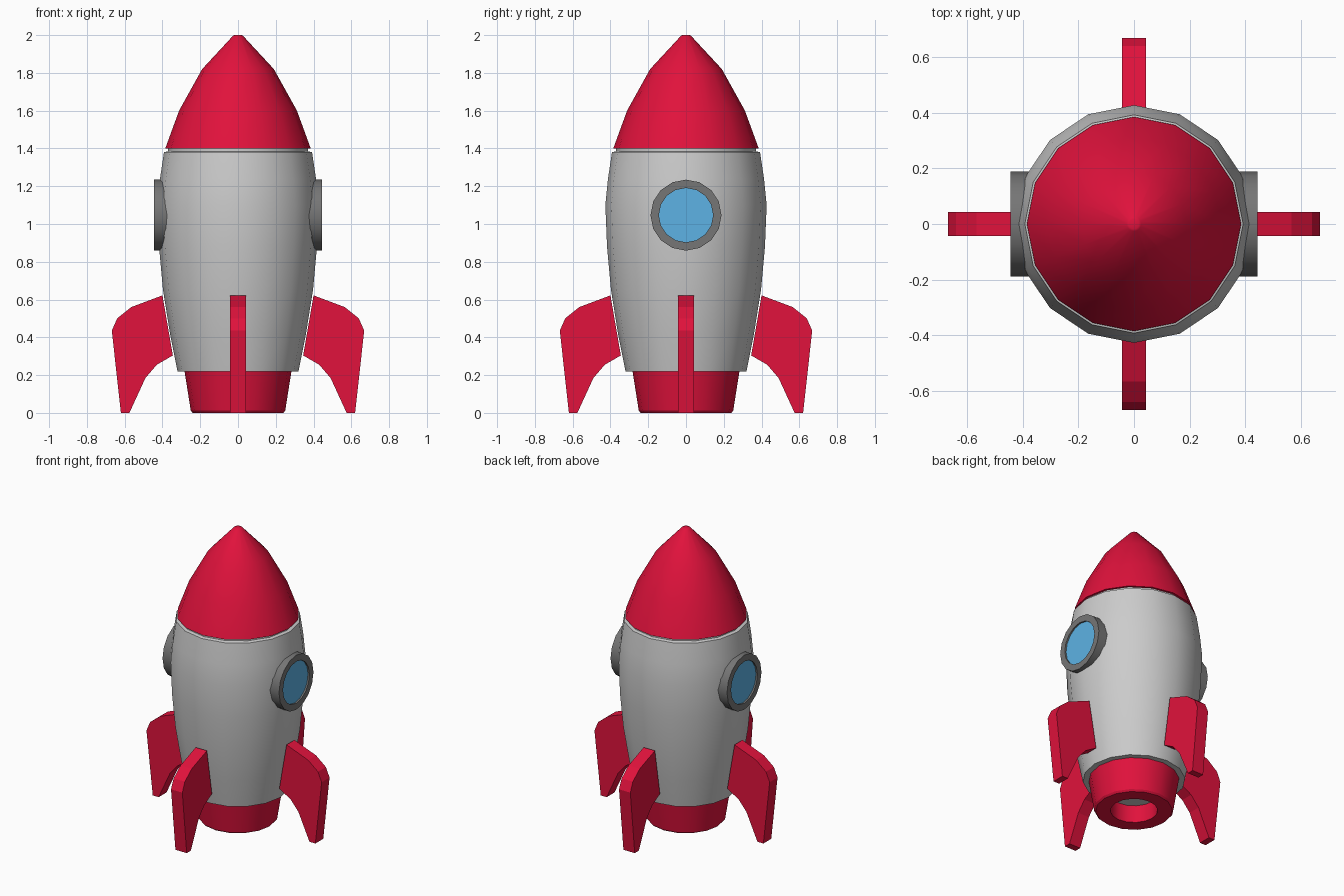
import bpy, bmesh, math
from mathutils import Matrix

if "Cube" in bpy.data.objects:
    bpy.data.objects.remove(bpy.data.objects["Cube"])

SIDES = 16


def material(name, rgb):
    m = bpy.data.materials.new(name)
    m.diffuse_color = (*rgb, 1)
    m.use_nodes = True
    m.node_tree.nodes["Principled BSDF"].inputs["Base Color"].default_value = m.diffuse_color
    return m


RED = material("red", (0.75, 0.006, 0.045))
BLUE = material("window blue", (0.11, 0.45, 0.78))
DARK = material("dark grey", (0.18, 0.18, 0.18))


def finish(name, bm, mat=None, smooth=True):
    bmesh.ops.recalc_face_normals(bm, faces=bm.faces)
    mesh = bpy.data.meshes.new(name)
    bm.to_mesh(mesh)
    bm.free()
    ob = bpy.data.objects.new(name, mesh)
    bpy.context.collection.objects.link(ob)
    if mat:
        mesh.materials.append(mat)
    if smooth:
        bpy.ops.object.select_all(action='DESELECT')
        ob.select_set(True)
        bpy.context.view_layer.objects.active = ob
        bpy.ops.object.shade_smooth_by_angle(angle=math.radians(30))
    return ob


def lathe(name, profile, mat=None, closed=False, matrix=None):
    """Revolve (radius, z) points; closed joins last ring to first, else ends are capped."""
    bm = bmesh.new()
    rings = []
    for r, z in profile:
        rings.append([bm.verts.new((r * math.cos(a), r * math.sin(a), z))
                      for a in (i * math.tau / SIDES for i in range(SIDES))])
    pairs = list(zip(rings, rings[1:]))
    if closed:
        pairs.append((rings[-1], rings[0]))
    else:
        bm.faces.new(rings[0])
        bm.faces.new(rings[-1])
    for a, b in pairs:
        for i in range(SIDES):
            j = (i + 1) % SIDES
            bm.faces.new((a[i], a[j], b[j], b[i]))
    if matrix:
        bm.transform(matrix)
    return finish(name, bm, mat)


# Hull with a narrow neck under the nose
lathe("body", [(0.32, 0.22), (0.36, 0.42), (0.397, 0.65), (0.418, 0.88), (0.427, 1.1),
               (0.413, 1.24), (0.392, 1.38), (0.37, 1.385), (0.37, 1.41)])

# Nose cone
lathe("nose_cone", [(0.385, 1.4), (0.312, 1.6), (0.19, 1.82), (0.026, 1.997), (0.018, 2.0)], RED)

# Hollow engine nozzle and the plate inside it
lathe("nozzle", [(0.283, 0.22), (0.25, 0.012), (0.24, 0.0), (0.148, 0.0), (0.148, 0.22)],
      RED, closed=True)
lathe("engine_plate", [(0.155, 0.12), (0.155, 0.2)])

# Portholes on both sides
for side, label in ((1, "right"), (-1, "left")):
    place = Matrix.Translation((0, 0, 1.047)) @ Matrix.Rotation(side * math.pi / 2, 4, 'Y')
    lathe(label + "_window_frame",
          [(0.188, 0.34), (0.188, 0.444), (0.144, 0.444), (0.144, 0.34)], DARK, True, place)
    lathe(label + "_window_glass", [(0.146, 0.40), (0.146, 0.433)], BLUE, False, place)

# Four fins, each an extruded outline
FIN = [(0.40, 0.622), (0.565, 0.56), (0.64, 0.50), (0.668, 0.435), (0.62, 0.0),
       (0.575, 0.0), (0.49, 0.185), (0.43, 0.255), (0.345, 0.304)]
for k, label in enumerate(("right", "back", "left", "front")):
    bm = bmesh.new()
    face = bm.faces.new([bm.verts.new((x, -0.043, z)) for x, z in FIN])
    ext = bmesh.ops.extrude_face_region(bm, geom=[face])
    bmesh.ops.translate(bm, vec=(0, 0.086, 0),
                        verts=[v for v in ext["geom"] if isinstance(v, bmesh.types.BMVert)])
    bm.transform(Matrix.Rotation(k * math.pi / 2, 4, 'Z'))
    finish(label + "_fin", bm, RED, smooth=False)
